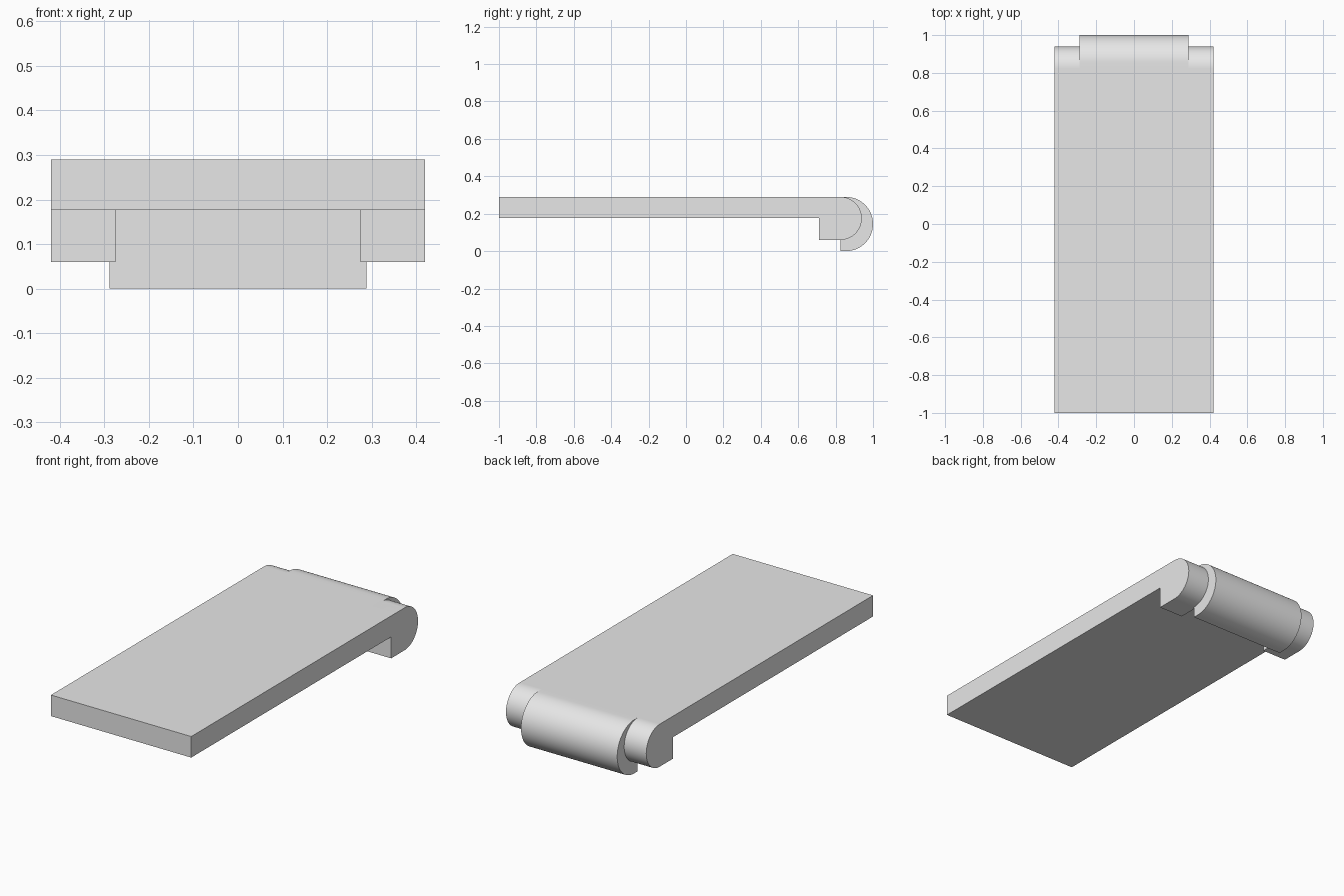
import bpy
import math

cube = bpy.data.objects.get("Cube")
if cube:
    bpy.data.objects.remove(cube, do_unlink=True)

GREY = (0.8, 0.8, 0.8, 1.0)
mat = bpy.data.materials.new("light_grey")
mat.use_nodes = True
mat.diffuse_color = GREY
mat.node_tree.nodes["Principled BSDF"].inputs["Base Color"].default_value = GREY

TOP = 0.29


def extrude_profile(name, profile, x0, x1):
    """Sweep a closed (y, z) profile along x."""
    n = len(profile)
    verts = [(x, y, z) for x in (x0, x1) for y, z in profile]
    faces = [tuple(reversed(range(n))), tuple(range(n, 2 * n))]
    faces += [(i, (i + 1) % n, n + (i + 1) % n, n + i) for i in range(n)]
    mesh = bpy.data.meshes.new(name)
    mesh.from_pydata(verts, [], faces)
    mesh.materials.append(mat)
    obj = bpy.data.objects.new(name, mesh)
    bpy.context.collection.objects.link(obj)
    bpy.ops.object.select_all(action="DESELECT")
    obj.select_set(True)
    bpy.context.view_layer.objects.active = obj
    bpy.ops.object.shade_smooth_by_angle(angle=math.radians(30))
    return obj


def rounded_end(front, back, bottom, steps=32):
    """Block profile with a half-round back edge."""
    r = (TOP - bottom) / 2
    cy, cz = back - r, bottom + r
    arc = [(cy + r * math.cos(a), cz + r * math.sin(a))
           for a in (math.pi * (i / steps - 0.5) for i in range(steps + 1))]
    return [(front, bottom)] + arc + [(front, TOP)]


# Flat plate, ending inside the rounded knuckles
extrude_profile("plate", [(-1, 0.176), (0.825, 0.176), (0.825, TOP), (-1, TOP)],
                -0.42, 0.42)

# Small knuckles at the two back corners
for side, x0, x1 in (("left", 0.275, 0.42), ("right", -0.42, -0.275)):
    extrude_profile(side + "_knuckle", rounded_end(0.71, 0.94, 0.06), x0, x1)

# Larger barrel between them
extrude_profile("center_barrel", rounded_end(0.825, 1.0, 0.0), -0.288, 0.288)
